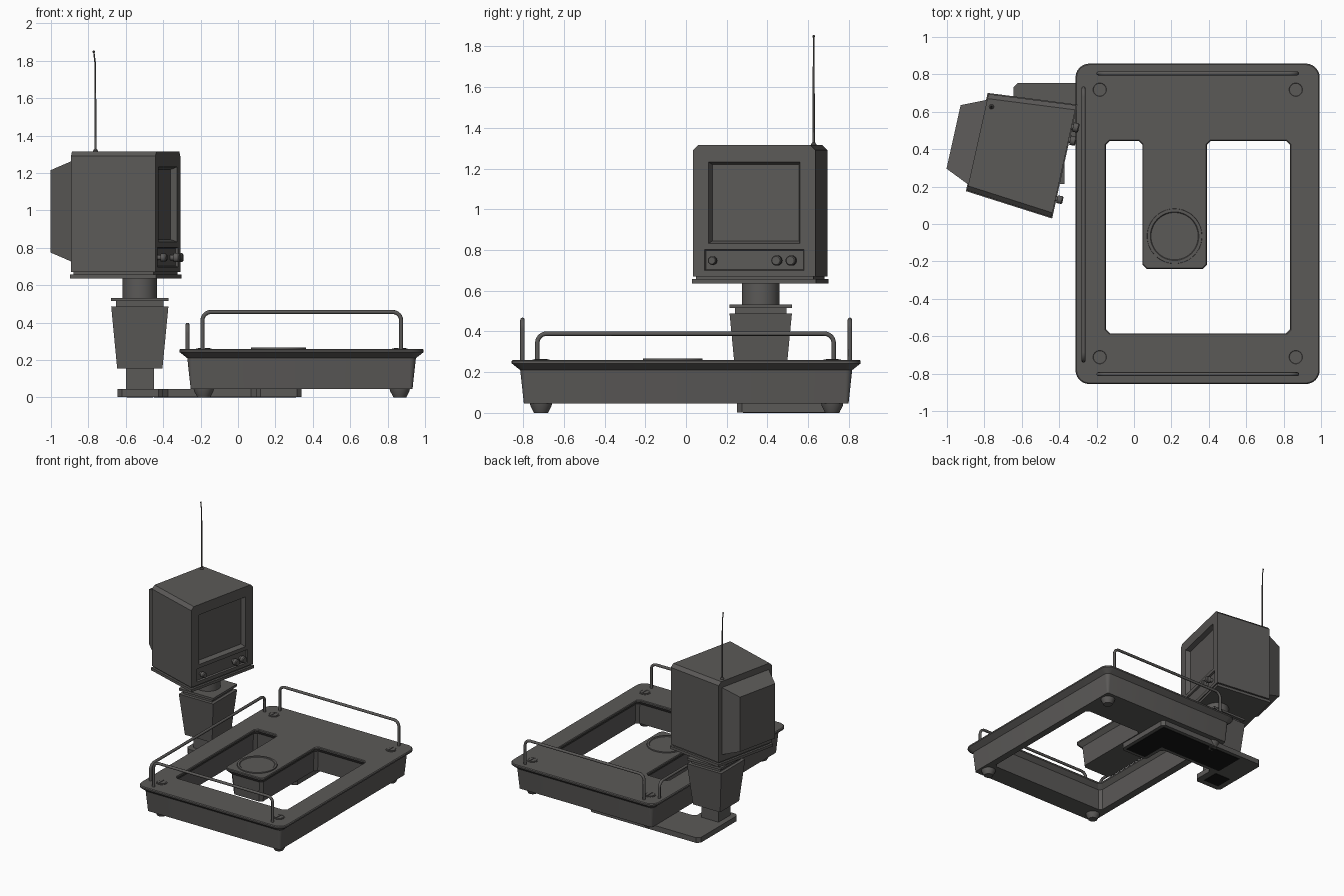
import bpy, bmesh
from math import sin, cos, pi, radians
from mathutils import Vector

if "Cube" in bpy.data.objects:
    bpy.data.objects.remove(bpy.data.objects["Cube"])


def material(name, color):
    m = bpy.data.materials.new(name)
    m.use_nodes = True
    m.diffuse_color = color
    m.node_tree.nodes["Principled BSDF"].inputs["Base Color"].default_value = color
    return m


GREY = material("warm dark grey", (0.105, 0.101, 0.097, 1))
BLACK = material("hollow black", (0.008, 0.008, 0.008, 1))


def stack(bm, loops):
    """Join successive loops with quads; return the vertex rings."""
    rings = [[bm.verts.new(p) for p in loop] for loop in loops]
    for a, b in zip(rings, rings[1:]):
        for i in range(len(a)):
            j = (i + 1) % len(a)
            bm.faces.new((a[i], a[j], b[j], b[i]))
    return rings


def fill(bm, rings, normal):
    """Fill the flat area between an outer ring and its holes."""
    edges = []
    for r in rings:
        for i in range(len(r)):
            a, b = r[i], r[(i + 1) % len(r)]
            edges.append(bm.edges.get((a, b)) or bm.edges.new((a, b)))
    bmesh.ops.triangle_fill(bm, use_beauty=True, edges=edges, normal=normal)


def finish(bm, name, mat=GREY):
    bmesh.ops.recalc_face_normals(bm, faces=bm.faces[:])
    me = bpy.data.meshes.new(name)
    bm.to_mesh(me)
    bm.free()
    for p in me.polygons:
        p.use_smooth = True
    me.set_sharp_from_angle(angle=radians(30))
    ob = bpy.data.objects.new(name, me)
    bpy.context.collection.objects.link(ob)
    me.materials.append(mat)
    return ob


def solid(name, loops, mat=GREY):
    bm = bmesh.new()
    rings = stack(bm, loops)
    bm.faces.new(rings[0])
    bm.faces.new(rings[-1])
    return finish(bm, name, mat)


def at_z(poly, z):
    return [(x, y, z) for x, y in poly]


def rect(x0, x1, y0, y1):
    return [(x0, y0), (x1, y0), (x1, y1), (x0, y1)]


def square(cx, cy, w):
    return rect(cx - w / 2, cx + w / 2, cy - w / 2, cy + w / 2)


def round_rect(x0, x1, y0, y1, r, n=6):
    pts = []
    for k, (cx, cy) in enumerate(rect(x0 + r, x1 - r, y0 + r, y1 - r)):
        for i in range(n + 1):
            a = pi + (k + i / n) * pi / 2
            pts.append((cx + r * cos(a), cy + r * sin(a)))
    return pts


def grow(poly, d):
    """Offset a counter-clockwise right-angled outline outward."""
    out = []
    for i, p in enumerate(poly):
        p, a, b = Vector(p), Vector(poly[i - 1]), Vector(poly[(i + 1) % len(poly)])
        e, f = (p - a).normalized(), (b - p).normalized()
        out.append(tuple(p + d * Vector((e.y + f.y, -e.x - f.x))))
    return out


def chamfer(poly, c):
    out = []
    for i, p in enumerate(poly):
        p = Vector(p)
        for q in (poly[i - 1], poly[(i + 1) % len(poly)]):
            out.append(tuple(p + c * (Vector(q) - p).normalized()))
    return out


def lathe(name, profile, center, axis="z", n=32, mat=GREY):
    c = Vector(center)
    loops = []
    for r, h in profile:
        ring = [(r * cos(2 * pi * i / n), r * sin(2 * pi * i / n)) for i in range(n)]
        loops.append([c + Vector((a, b, h) if axis == "z" else (h, a, b)) for a, b in ring])
    return solid(name, loops, mat)


def tube(name, pts, r, radii=None):
    cu = bpy.data.curves.new(name, "CURVE")
    cu.dimensions = "3D"
    cu.bevel_depth, cu.bevel_resolution, cu.use_fill_caps = r, 2, True
    s = cu.splines.new("POLY")
    s.points.add(len(pts) - 1)
    for i, p in enumerate(pts):
        s.points[i].co = (*p, 1)
        s.points[i].radius = radii[i] if radii else 1
    ob = bpy.data.objects.new(name, cu)
    bpy.context.collection.objects.link(ob)
    cu.materials.append(GREY)
    return ob


# Tray: overhanging rim, tapered body, U-shaped opening around a tongue
hole = [(-0.15, -0.585), (0.835, -0.585), (0.835, 0.445), (0.39, 0.445),
        (0.39, -0.24), (0.045, -0.24), (0.045, 0.445), (-0.15, 0.445)]
layers = [(0.26, 0.006), (0.254, 0), (0.243, 0), (0.21, 0.042), (0.045, 0.06)]
bm = bmesh.new()
outer = stack(bm, [at_z(round_rect(-0.313 + d, 0.993 - d, -0.856 + d, 0.858 - d, 0.075 - d), z)
                   for z, d in layers])
inner = stack(bm, [at_z(chamfer(grow(hole, 0.7 * d), 0.022), z) for z, d in layers])
fill(bm, [outer[0], inner[0]], (0, 0, 1))
fill(bm, [outer[-1], inner[-1]], (0, 0, -1))
finish(bm, "tray")

# Round pad on the tongue
lathe("tongue_pad", [(0.148, 0.255), (0.146, 0.268), (0.13, 0.268), (0.126, 0.264)],
      (0.217, -0.065, 0), n=48)

# Feet and slotted screws at the corners
for x in (-0.183, 0.865):
    for y in (-0.712, 0.718):
        lathe("foot", [(0.055, 0.05), (0.052, 0.035), (0.034, 0)], (x, y, 0))
        lathe("screw_collar", [(0.042, 0.255), (0.042, 0.263), (0.036, 0.263), (0.034, 0.261)],
              (x, y, 0))
        for s in (-1, 1):
            arc = [(x + s * (0.006 + 0.026 * sin(pi * i / 12)), y + 0.031 * cos(pi * i / 12))
                   for i in range(13)]
            solid("screw_head_half", [at_z(arc, 0.258), at_z(arc, 0.265)])


# Guard rails
def rail_path(a, b, top, r=0.045, n=6):
    pts = [(a, 0.25)]
    for cx, start in ((a + r, pi), (b - r, pi / 2)):
        for i in range(n + 1):
            t = start - i / n * pi / 2
            pts.append((cx + r * cos(t), top - r + r * sin(t)))
    return pts + [(b, 0.25)]


for name, y in (("front_rail", -0.803), ("back_rail", 0.805)):
    tube(name, [(x, y, z) for x, z in rail_path(-0.19, 0.872, 0.457)], 0.011)
tube("side_rail", [(-0.27, y, z) for y, z in rail_path(-0.73, 0.725, 0.389)], 0.011)

# Mounting plate under the tray, with its hollows
plate = [(-0.645, 0.25), (-0.4, 0.25), (-0.4, 0.45), (0.095, 0.45),
         (0.095, 0.25), (0.34, 0.25), (0.34, 0.755), (-0.645, 0.755)]
plate = chamfer(plate, 0.025)
solid("mounting_plate", [at_z(plate, 0.003), at_z(plate, 0.045)])
arm = [(-0.45, 0.48), (0.125, 0.48), (0.125, 0.28), (0.31, 0.28), (0.31, 0.725), (-0.45, 0.725)]
for name, poly in (("arm_hollow", arm), ("post_hollow", square(-0.525, 0.367, 0.14))):
    solid(name, [at_z(poly, 0), at_z(poly, 0.005)], BLACK)

# Column: post, tapered block, collar plates and swivel
px, py = -0.525, 0.367
for name, parts in (("post", [(0.15, 0.04), (0.15, 0.16)]),
                    ("column", [(0.242, 0.155), (0.306, 0.487)]),
                    ("column_neck", [(0.255, 0.48), (0.255, 0.518)]),
                    ("column_plate", [(0.306, 0.515), (0.306, 0.533)])):
    solid(name, [at_z(square(px, py, w), z) for w, z in parts])
lathe("swivel", [(0.092, 0.53), (0.092, 0.64)], (px, py, 0))

# Monitor, built facing local +x with its front at x = 0
FRONT, REAR = 0.307, 0.264
monitor = []


def upright(x, pts):
    return [(x, y, z) for y, z in pts]


def section(x, w, c=0.025):
    return upright(x, [(-w, 0.67), (w, 0.67), (w, 1.315 - c), (w - c, 1.315),
                       (c - w, 1.315), (-w, 1.315 - c)])


bm = bmesh.new()
case = stack(bm, [section(0, FRONT), section(-0.472, REAR)])
bm.faces.new(case[-1])
screen = stack(bm, [upright(0, rect(-0.23, 0.23, 0.832, 1.232)),
                    upright(-0.035, rect(-0.217, 0.217, 0.845, 1.219))])
panel = stack(bm, [upright(0, rect(-0.25, 0.25, 0.698, 0.802)),
                   upright(-0.012, rect(-0.245, 0.245, 0.703, 0.797))])
bm.faces.new(screen[-1])
bm.faces.new(panel[-1])
fill(bm, [case[0], screen[0], panel[0]], (1, 0, 0))
monitor.append(finish(bm, "monitor_case"))
monitor.append(solid("rear_housing", [upright(-0.465, rect(-0.235, 0.235, 0.722, 1.268)),
                                      upright(-0.604, rect(-0.174, 0.174, 0.775, 1.215))]))

for name, e, z0, z1 in (("monitor_base", 0.005, 0.635, 0.657), ("base_groove", -0.012, 0.65, 0.675)):
    poly = [(e, -FRONT - e), (e, FRONT + e), (-0.472 - e, REAR + e), (-0.472 - e, -REAR - e)]
    monitor.append(solid(name, [at_z(poly, z0), at_z(poly, z1)]))

for y, r in ((-0.205, 0.021), (0.118, 0.025), (0.19, 0.025)):
    monitor.append(lathe("knob", [(r * 0.6, -0.015), (r * 0.6, 0.008), (r, 0.008),
                                  (r, 0.034), (r * 0.8, 0.04)], (0, y, 0.748), "x", 20))

for ob in monitor:
    ob.location = (-0.375, 0.335, 0)
    ob.rotation_euler.z = radians(-12.5)

# Antenna with a slight bend at its tip
ax, ay = -0.762, 0.627
lathe("antenna_socket", [(0.013, 1.31), (0.013, 1.32), (0.007, 1.328)], (ax, ay, 0), n=16)
tube("antenna", [(ax, ay, 1.31), (ax - 0.001, ay, 1.6), (ax - 0.002, ay, 1.79),
                 (ax - 0.009, ay, 1.848)], 0.006, [1, 0.85, 0.7, 0.6])
lathe("antenna_tip", [(0.003, 1.842), (0.006, 1.846), (0.006, 1.852), (0.003, 1.856)],
      (ax - 0.009, ay, 0), n=12)
